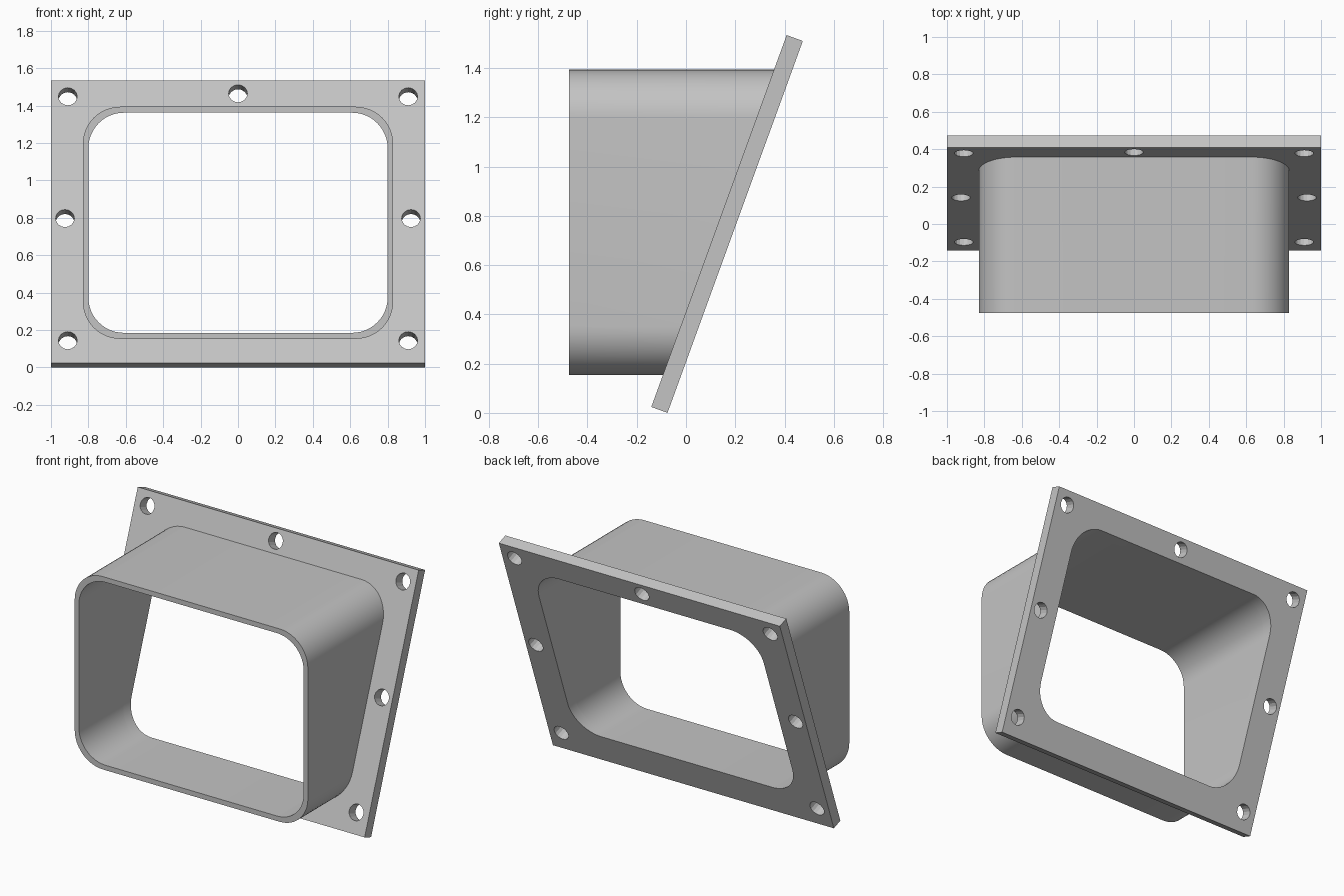
import bpy, bmesh, math
from mathutils import Matrix, Vector

cube = bpy.data.objects.get("Cube")
if cube:
    bpy.data.objects.remove(cube, do_unlink=True)

TILT = math.radians(20)
THICK, HEIGHT = 0.07, 1.607
FRONT_Y = -0.475
# Flange frame: origin on its lower front edge, local z runs up the slope
FRAME = Matrix.Translation((0, -0.141, 0.024)) @ Matrix.Rotation(-TILT, 4, 'X')

grey = bpy.data.materials.new("light_grey")
grey.use_nodes = True
colour = (0.55, 0.55, 0.55, 1)
grey.diffuse_color = colour
grey.node_tree.nodes["Principled BSDF"].inputs["Base Color"].default_value = colour


def make_object(name, bm):
    bmesh.ops.recalc_face_normals(bm, faces=bm.faces)
    mesh = bpy.data.meshes.new(name)
    bm.to_mesh(mesh)
    bm.free()
    mesh.materials.append(grey)
    obj = bpy.data.objects.new(name, mesh)
    bpy.context.collection.objects.link(obj)
    return obj


def activate(obj):
    bpy.ops.object.select_all(action='DESELECT')
    obj.select_set(True)
    bpy.context.view_layer.objects.active = obj


def rounded_rect(half_w, bottom, top, r, steps=12):
    """Outline as (x, z) pairs."""
    corners = [(half_w - r, top - r), (r - half_w, top - r),
               (r - half_w, bottom + r), (half_w - r, bottom + r)]
    points = []
    for i, (cx, cz) in enumerate(corners):
        for k in range(steps + 1):
            a = math.pi / 2 * (i + k / steps)
            points.append((cx + r * math.cos(a), cz + r * math.sin(a)))
    return points


def bridge(bm, a, b):
    for i in range(len(a)):
        j = (i + 1) % len(a)
        bm.faces.new((a[i], a[j], b[j], b[i]))


def ring(bm, outline, y_at):
    return [bm.verts.new((x, y_at(z), z)) for x, z in outline]


def flange_front(z):
    base = FRAME.translation
    return base.y + (z - base.z) * math.tan(TILT)


outer = rounded_rect(0.83, 0.153, 1.394, 0.2)
inner = rounded_rect(0.80, 0.185, 1.362, 0.19)

# Duct: straight rounded tube, mitred against the sloping flange
bm = bmesh.new()
rings = [ring(bm, outer, lambda z: FRONT_Y), ring(bm, outer, flange_front),
         ring(bm, inner, flange_front), ring(bm, inner, lambda z: FRONT_Y)]
for i in range(4):
    bridge(bm, rings[i], rings[(i + 1) % 4])
duct = make_object("duct", bm)
activate(duct)
bpy.ops.object.shade_smooth_by_angle(angle=math.radians(25))

# Flange: tilted plate
bm = bmesh.new()
bmesh.ops.create_cube(bm, size=1, matrix=FRAME
                      @ Matrix.Translation((0, THICK / 2, HEIGHT / 2))
                      @ Matrix.Diagonal((2, THICK, HEIGHT, 1)))
flange = make_object("flange", bm)

# Cutter: duct opening plus bolt holes square to the flange
bm = bmesh.new()
near = ring(bm, inner, lambda z: -0.6)
far = ring(bm, inner, lambda z: 0.8)
bridge(bm, near, far)
bm.faces.new(near)
bm.faces.new(far)
holes = [(0, 1.533)]
for side in (-1, 1):
    holes += [(side * 0.91, 0.128), (side * 0.925, 0.823), (side * 0.91, 1.516)]
for x, s in holes:
    bmesh.ops.create_cone(bm, cap_ends=True, segments=16, radius1=0.05, radius2=0.05,
                          depth=0.2, matrix=FRAME
                          @ Matrix.Translation(Vector((x, THICK / 2, s)))
                          @ Matrix.Rotation(math.pi / 2, 4, 'X'))
cutter = make_object("flange_cutter", bm)
cutter.hide_render = True

cut = flange.modifiers.new("openings", 'BOOLEAN')
cut.operation = 'DIFFERENCE'
cut.solver = 'EXACT'
cut.object = cutter
activate(flange)
bpy.ops.object.modifier_apply(modifier=cut.name)
bpy.data.objects.remove(cutter, do_unlink=True)
bpy.ops.object.shade_smooth_by_angle(angle=math.radians(15))
